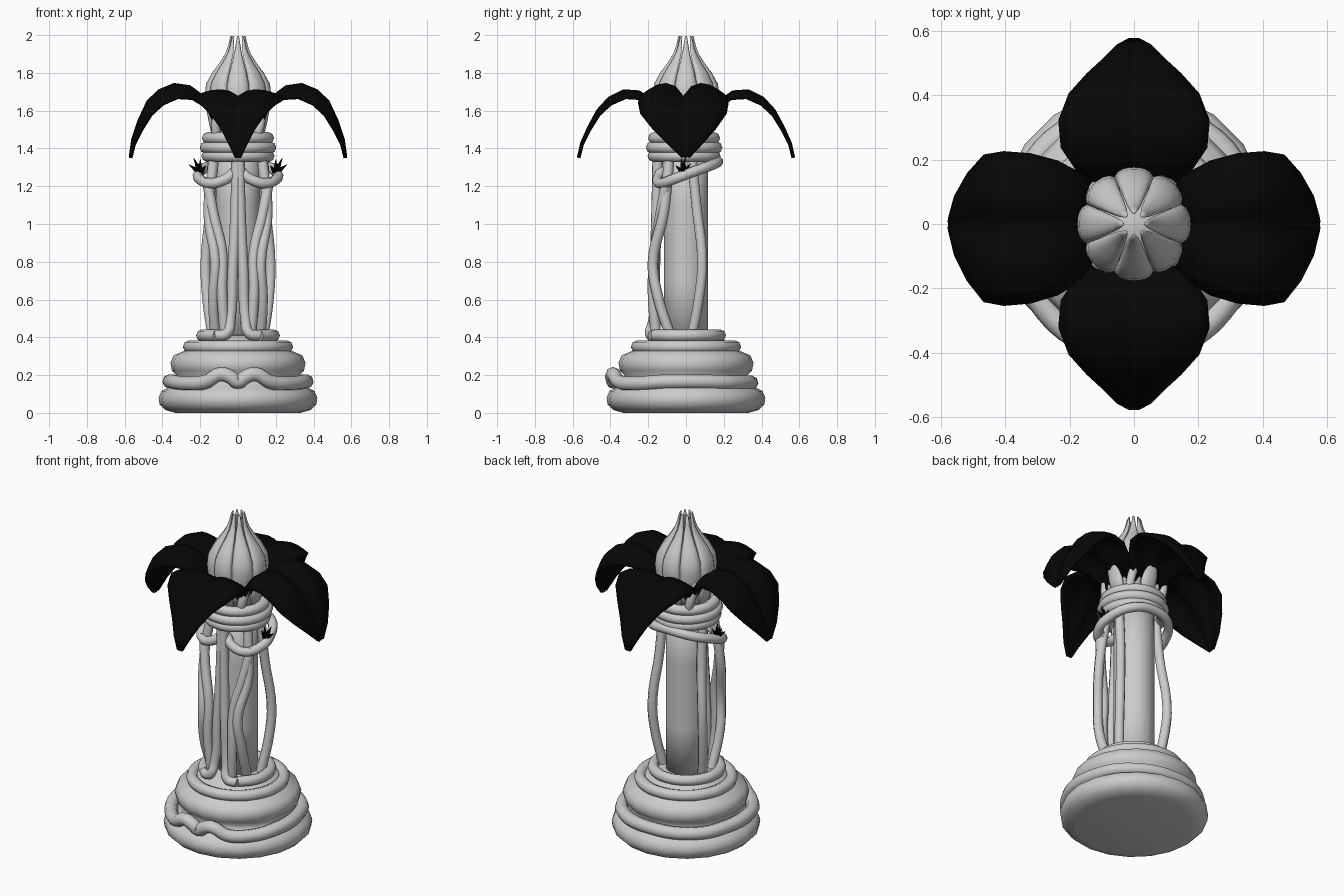
import bpy, bmesh
from math import sin, cos, pi, radians
from mathutils import Vector

if "Cube" in bpy.data.objects:
    bpy.data.objects.remove(bpy.data.objects["Cube"])

black = bpy.data.materials.new("black_leaf")
black.diffuse_color = (0.002, 0.002, 0.002, 1)
black.use_nodes = True
black.node_tree.nodes["Principled BSDF"].inputs["Base Color"].default_value = black.diffuse_color


def mesh_object(name, verts, faces, mat=None):
    me = bpy.data.meshes.new(name)
    me.from_pydata(verts, [], faces)
    bm = bmesh.new()
    bm.from_mesh(me)
    bmesh.ops.remove_doubles(bm, verts=bm.verts, dist=0.0001)
    bmesh.ops.recalc_face_normals(bm, faces=bm.faces)
    bm.to_mesh(me)
    bm.free()
    me.polygons.foreach_set("use_smooth", [True] * len(me.polygons))
    ob = bpy.data.objects.new(name, me)
    bpy.context.collection.objects.link(ob)
    if mat:
        me.materials.append(mat)
    return ob


def lathe(name, profile, seg):
    # profile of (radius, z), starting and ending on the axis
    n = len(profile)
    verts = [(r * cos(2 * pi * i / seg), r * sin(2 * pi * i / seg), z)
             for i in range(seg) for r, z in profile]
    faces = [(i * n + j, (i + 1) % seg * n + j, (i + 1) % seg * n + j + 1, i * n + j + 1)
             for i in range(seg) for j in range(n - 1)]
    return mesh_object(name, verts, faces)


def tube(name, pts, r, cyclic=False):
    cu = bpy.data.curves.new(name, 'CURVE')
    cu.dimensions = '3D'
    cu.bevel_depth = r
    cu.bevel_resolution = 2
    cu.resolution_u = 5
    cu.use_fill_caps = True
    sp = cu.splines.new('BEZIER')
    sp.bezier_points.add(len(pts) - 1)
    for bp, p in zip(sp.bezier_points, pts):
        bp.co = p
        bp.handle_left_type = bp.handle_right_type = 'AUTO'
    sp.use_cyclic_u = cyclic
    ob = bpy.data.objects.new(name, cu)
    bpy.context.collection.objects.link(ob)
    return ob


def circle(r, z, n=12, y=0):
    return [(r * sin(2 * pi * i / n), y - r * cos(2 * pi * i / n), z) for i in range(n)]


def mirrored(half):
    # half path from front centre round to back centre, joined with its mirror
    return half + [(-x, y, z) for x, y, z in half[-2:0:-1]]


def sheet(name, rows, thick, mat=None):
    # grid surface from equal rows of points, given thickness
    n = len(rows[0])
    verts = [p for row in rows for p in row]
    faces = [(i * n + j, i * n + j + 1, (i + 1) * n + j + 1, (i + 1) * n + j)
             for i in range(len(rows) - 1) for j in range(n - 1)]
    ob = mesh_object(name, verts, faces, mat)
    so = ob.modifiers.new("thickness", 'SOLIDIFY')
    so.thickness = thick
    so.offset = 0
    return ob


# stacked rounded base with a softly shaded underside
lathe("base", [(0, 0.012), (0.33, 0.0), (0.385, 0.015), (0.415, 0.045), (0.42, 0.08),
               (0.405, 0.115), (0.36, 0.14), (0.33, 0.17), (0.325, 0.2), (0.35, 0.225),
               (0.358, 0.265), (0.34, 0.305), (0.28, 0.33), (0.24, 0.36), (0.2, 0.385),
               (0.16, 0.41), (0, 0.42)], 20)
tube("base_ring_upper", circle(0.258, 0.35), 0.034, True)

# base ring knotted at the front
tube("base_ring_knotted", mirrored([
    (0, -0.385, 0.165), (0.04, -0.39, 0.19), (0.09, -0.385, 0.205), (0.17, -0.355, 0.165),
    (0.27, -0.27, 0.155), (0.35, -0.12, 0.165), (0.345, 0.09, 0.165), (0.25, 0.26, 0.16),
    (0, 0.345, 0.16)]), 0.038, True)

# open ring at the foot of the column, running up into the centre vines
tube("foot_ring", [(0.19 * sin(radians(a)), -0.01 - 0.19 * cos(radians(a)), 0.41)
                   for a in range(35, 326, 29)], 0.032)

# column
lathe("column", [(0, 0.38), (0.116, 0.38), (0.116, 0.7), (0.116, 1.1), (0.116, 1.47),
                 (0, 1.47)], 16)

# vines, mirrored left and right
vines = {
    "vine_centre": [(0.008, -0.15, 1.36), (0.012, -0.155, 1.1), (0.028, -0.165, 0.75),
                    (0.04, -0.17, 0.5), (0.06, -0.19, 0.42), (0.115, -0.175, 0.41)],
    "vine_front": [(0.165, -0.10, 1.24), (0.13, -0.135, 1.05), (0.085, -0.165, 0.85),
                   (0.085, -0.175, 0.65), (0.07, -0.16, 0.42)],
    "vine_crossing": [(0.13, -0.09, 1.33), (0.155, -0.12, 1.05), (0.12, -0.175, 0.8),
                      (0.13, -0.15, 0.62), (0.12, -0.08, 0.4)],
    "vine_side": [(0.135, 0.03, 1.36), (0.145, 0.055, 1.1), (0.172, 0.085, 0.8),
                  (0.165, 0.07, 0.62), (0.135, 0.03, 0.4)],
}
for name, pts in vines.items():
    for side, s in (("right", 1), ("left", -1)):
        tube(f"{name}_{side}", [(s * x, y, z) for x, y, z in pts], 0.028)

# drooping tie and the three neck rings
tube("neck_tie", mirrored([
    (0, -0.13, 1.28), (0.06, -0.15, 1.24), (0.14, -0.135, 1.215), (0.205, -0.06, 1.24),
    (0.205, 0.02, 1.27), (0.14, 0.13, 1.31), (0, 0.17, 1.33)]), 0.028, True)
for i, (r, z) in enumerate([(0.163, 1.36), (0.172, 1.405), (0.16, 1.455)]):
    tube(f"neck_ring_{i}", circle(r, z, 12, -0.01), 0.031, True)
for i in range(4):
    a = pi / 4 + i * pi / 2
    tube(f"neck_strand_{i}", [(r * cos(a + d), r * sin(a + d), z) for r, d, z in
                              ((0.145, -0.1, 1.44), (0.165, 0, 1.53), (0.15, 0.2, 1.63))], 0.026)

# bud: eight petals ending in points
bud = [(1.46, 0.13, 1.0), (1.54, 0.148, 1.0), (1.62, 0.162, 1.0), (1.68, 0.169, 1.0),
       (1.74, 0.162, 0.98), (1.80, 0.13, 0.95), (1.85, 0.093, 0.9), (1.90, 0.062, 0.8),
       (1.94, 0.048, 0.6), (1.995, 0.035, 0.08)]
for i in range(8):
    rows = []
    for z, r, w in bud:
        row = []
        for k in range(-4, 5):
            s = k / 4
            a = i * pi / 4 + s * w * radians(22.5)
            q = r * (1 - 0.09 * s ** 4 + 0.02 * (1 - s * s))
            row.append((q * cos(a), q * sin(a), z))
        rows.append(row)
    sheet(f"bud_petal_{i}", rows, 0.008)

# large drooping black petals with a centre groove:
# (radius, z, half width of side petals, half width of front and back petals)
leaf = [(0.11, 1.51, 0.09, 0.09), (0.16, 1.615, 0.16, 0.17), (0.24, 1.665, 0.205, 0.225),
        (0.32, 1.67, 0.228, 0.232), (0.40, 1.635, 0.235, 0.2), (0.46, 1.58, 0.225, 0.145),
        (0.51, 1.50, 0.165, 0.09), (0.55, 1.42, 0.09, 0.05), (0.568, 1.35, 0.02, 0.015)]
for i in range(4):
    lift = 0.07 if i % 2 == 0 else 0.035
    c, d = cos(i * pi / 2), sin(i * pi / 2)
    rows = []
    for r, z, w_side, w_front in leaf:
        w = w_front if i % 2 else w_side
        row = []
        for k in range(-5, 6):
            s = k / 5
            h = lift * sin(pi * abs(s) ** 0.8) * w / 0.235
            y = s * w - (0, 0.06 * w)[i % 2 == 0] * c
            x = r + 0.25 * h
            row.append((c * x - d * y, d * x + c * y, z + h))
        rows.append(row)
    sheet(f"black_petal_{i}", rows, 0.018, black)

# small spiky sprigs beside the neck
for side in (1, -1):
    bm = bmesh.new()
    base = Vector((side * 0.2, -0.015, 1.27))
    for dx, dy, dz in ((0.06, 0, 0.045), (0.035, 0.01, 0.08), (0.0, -0.01, 0.075),
                       (-0.03, 0, 0.04), (0.01, 0.04, 0.05), (0.01, -0.04, 0.04)):
        v = Vector((side * dx, dy, dz))
        rot = v.to_track_quat('Z', 'Y').to_matrix().to_4x4()
        rot.translation = base + v / 2
        bmesh.ops.create_cone(bm, cap_ends=True, segments=6, radius1=0.018, radius2=0.001,
                              depth=v.length, matrix=rot)
    me = bpy.data.meshes.new("sprig")
    bm.to_mesh(me)
    bm.free()
    me.materials.append(black)
    ob = bpy.data.objects.new("sprig_right" if side > 0 else "sprig_left", me)
    bpy.context.collection.objects.link(ob)
